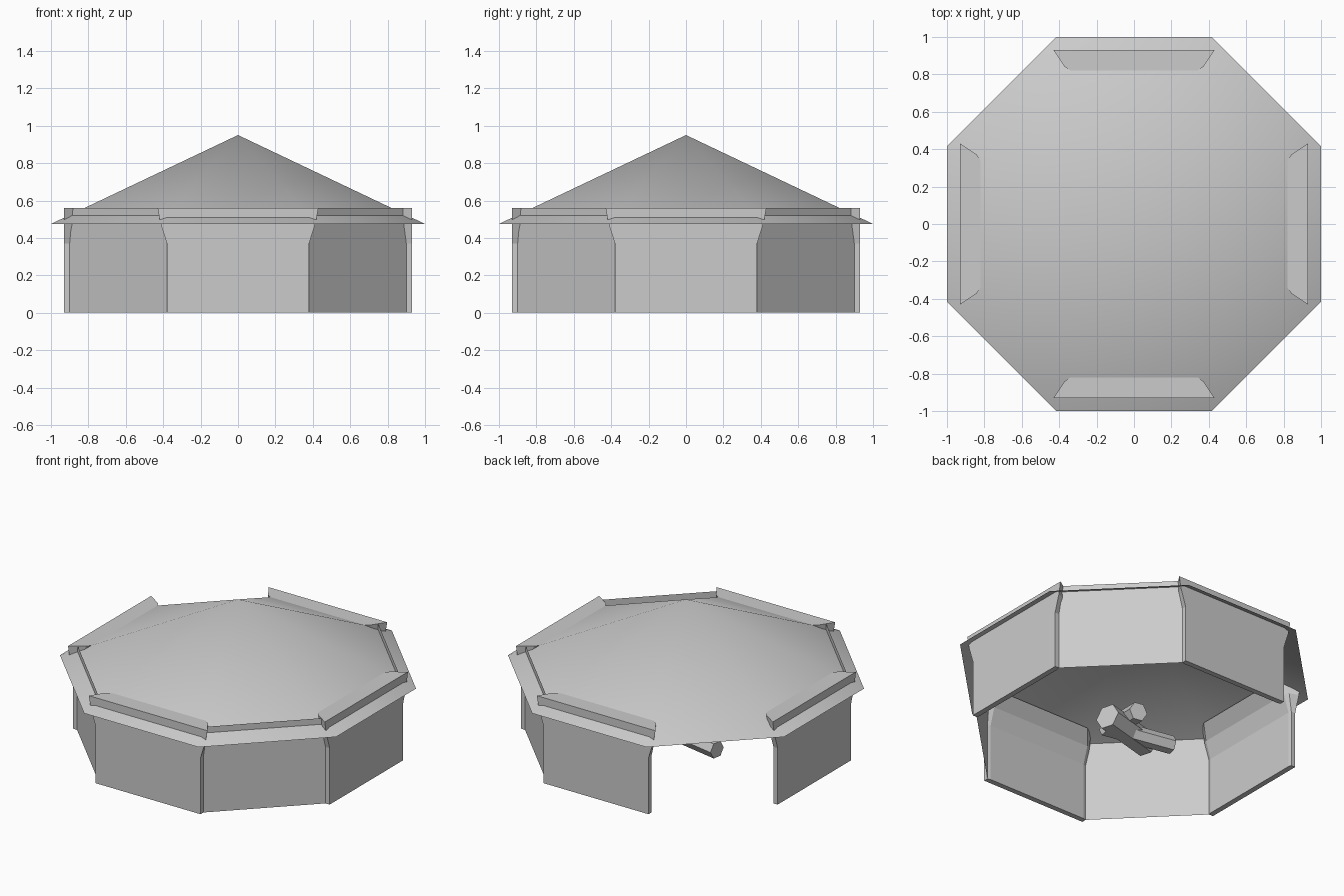
import bpy, bmesh
from math import radians, cos, pi
from mathutils import Matrix, Vector

if "Cube" in bpy.data.objects:
    bpy.data.objects.remove(bpy.data.objects["Cube"])


def make_object(name, bm, smooth=False):
    bmesh.ops.recalc_face_normals(bm, faces=bm.faces)
    for f in bm.faces:
        f.smooth = smooth
    mesh = bpy.data.meshes.new(name)
    bm.to_mesh(mesh)
    bm.free()
    ob = bpy.data.objects.new(name, mesh)
    bpy.context.collection.objects.link(ob)
    return ob


# Roof: open eight-sided pyramid, single surface
bm = bmesh.new()
r = 1 / cos(pi / 8)
bmesh.ops.create_cone(bm, cap_ends=False, segments=8, radius1=r, radius2=0, depth=0.475,
                      matrix=Matrix.Translation((0, 0, 0.7125)) @ Matrix.Rotation(pi / 8, 4, 'Z'))
bmesh.ops.remove_doubles(bm, verts=bm.verts, dist=1e-4)
make_object("roof", bm, True)

# Thick wall panels: half plan (outer, end, inner) at each height, flaring at the top
LEVELS = [
    (0.00, (0.38, 0.93), (0.38, 0.90), (0.36, 0.895)),
    (0.37, (0.38, 0.93), (0.38, 0.90), (0.36, 0.895)),
    (0.48, (0.415, 0.93), (0.39, 0.875), (0.36, 0.86)),
    (0.56, (0.43, 0.93), (0.37, 0.84), (0.31, 0.80)),
]
for i, side in enumerate(("front", "right", "back", "left")):
    bm = bmesh.new()
    rings = []
    for z, *plan in LEVELS:
        pts = [(x, -y, z) for x, y in plan] + [(-x, -y, z) for x, y in reversed(plan)]
        rings.append([bm.verts.new(p) for p in pts])
    for lo, hi in zip(rings, rings[1:]):
        for k in range(6):
            n = (k + 1) % 6
            bm.faces.new((lo[k], lo[n], hi[n], hi[k]))
    bm.faces.new(rings[0])
    bm.faces.new(rings[-1])
    bm.transform(Matrix.Rotation(i * pi / 2, 4, 'Z'))
    make_object(side + "_wall", bm)

# Thin diagonal wall sheets; the back left one is left open as the doorway
for i, side in enumerate(("front_right", "back_right", "front_left")):
    bm = bmesh.new()
    a, b = (0.38, -0.90), (0.90, -0.38)
    bm.faces.new([bm.verts.new(p) for p in
                  ((*a, 0), (*b, 0), (*b, 0.56), (*a, 0.56))])
    bm.transform(Matrix.Rotation((0, pi / 2, -pi / 2)[i], 4, 'Z'))
    make_object(side + "_wall_sheet", bm)

# Small stack of six-sided logs on the floor
LOGS = [  # centre, length, radius, heading, tilt
    ((0.04, -0.02, 0.07), 0.40, 0.08, 15, 0),
    ((-0.03, 0.00, 0.05), 0.46, 0.055, -11, 0),
    ((0.06, 0.02, 0.13), 0.24, 0.06, 80, 8),
]
for i, (loc, length, rad, heading, tilt) in enumerate(LOGS):
    bm = bmesh.new()
    bmesh.ops.create_cone(bm, cap_ends=True, segments=6, radius1=rad, radius2=rad, depth=length)
    bm.transform(Matrix.Translation(loc) @ Matrix.Rotation(radians(heading), 4, 'Z')
                 @ Matrix.Rotation(radians(90 + tilt), 4, 'Y'))
    make_object("log_%d" % (i + 1), bm)
